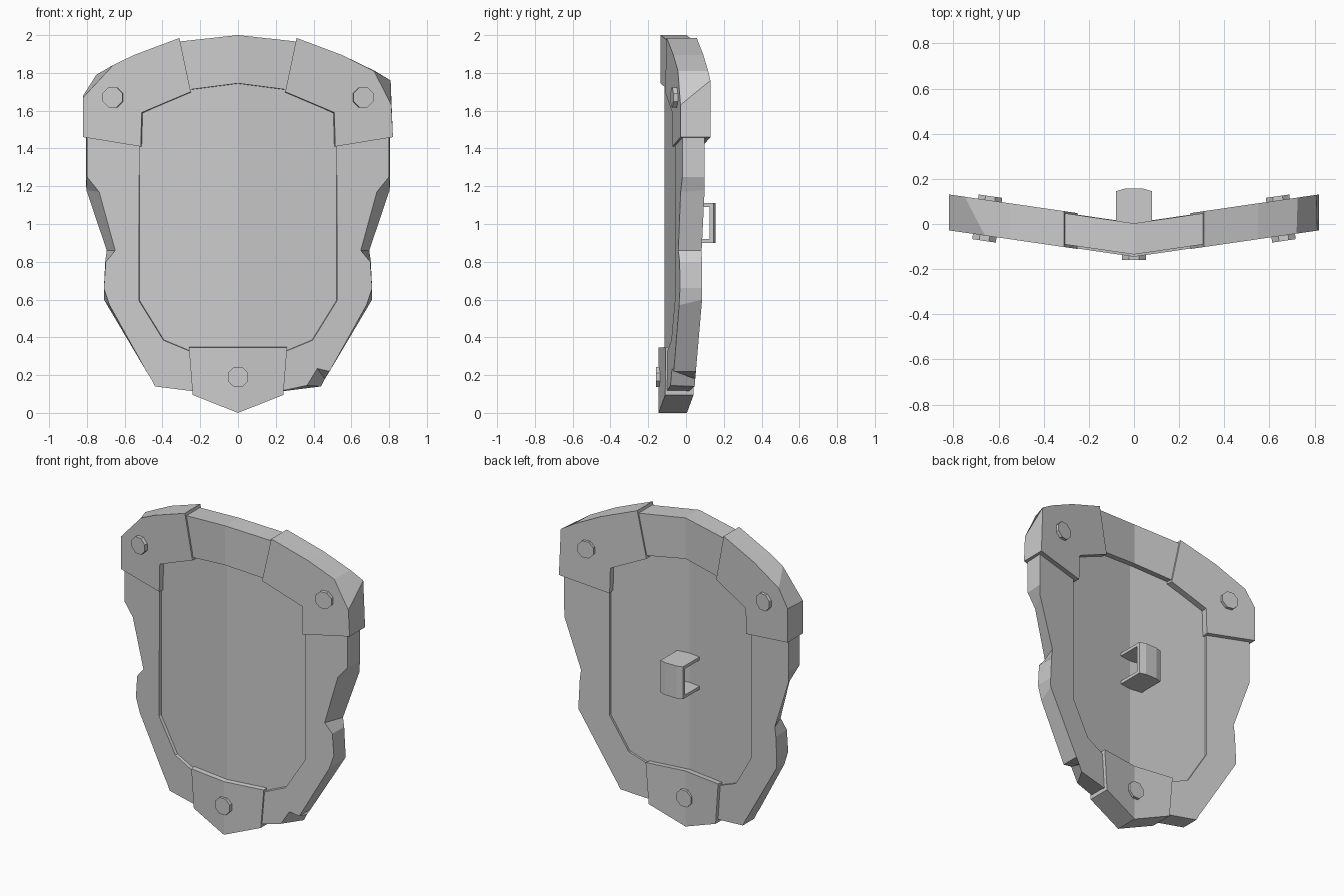
import bpy, bmesh, math
from mathutils import Matrix

if "Cube" in bpy.data.objects:
    bpy.data.objects.remove(bpy.data.objects["Cube"])

SLOPE = 0.145  # the whole shield is folded back from its centre line


def finish(bm, name):
    bmesh.ops.remove_doubles(bm, verts=bm.verts, dist=1e-5)
    bmesh.ops.recalc_face_normals(bm, faces=bm.faces)
    me = bpy.data.meshes.new(name)
    bm.to_mesh(me)
    bm.free()
    ob = bpy.data.objects.new(name, me)
    bpy.context.collection.objects.link(ob)
    return ob


def slab(name, front, back, yf, yb, sides):
    """Folded plate between a front and a back outline (x, z)."""
    bm = bmesh.new()
    n = len(front)
    for s in sides:
        f = [bm.verts.new((s * x, yf + SLOPE * x, z)) for x, z in front]
        b = [bm.verts.new((s * x, yb + SLOPE * x, z)) for x, z in back]
        bm.faces.new(f)
        bm.faces.new(b)
        for i in range(n):
            j = (i + 1) % n
            if front[i][0] == 0 and front[j][0] == 0:
                continue  # open seam on the centre line
            bm.faces.new((f[i], f[j], b[j], b[i]))
    return finish(bm, name)


def rivet(name, x, z, yf, yb):
    bm = bmesh.new()
    bmesh.ops.create_cone(bm, cap_ends=True, segments=8, radius1=0.057,
                          radius2=0.057, depth=yb - yf)
    ang = math.copysign(math.atan(SLOPE), x) if x else 0
    m = (Matrix.Translation((x, (yf + yb) / 2 + SLOPE * abs(x), z))
         @ Matrix.Rotation(ang, 4, 'Z') @ Matrix.Rotation(math.pi / 2, 4, 'X')
         @ Matrix.Rotation(math.pi / 8, 4, 'Z'))
    bmesh.ops.transform(bm, matrix=m, verts=bm.verts)
    return finish(bm, name)


# recessed centre panel
panel = [(0, 1.8), (0.3, 1.76), (0.55, 1.62), (0.55, 0.58), (0.42, 0.36),
         (0.25, 0.3), (0, 0.3)]
slab("centre_panel", panel, panel, -0.115, -0.035, (1, -1))

# top rim segment
slab("top_rim",
     [(0, 2.0), (0.32, 1.965), (0.27, 1.71), (0, 1.745)],
     [(0, 2.0), (0.32, 1.965), (0.27, 1.70), (0, 1.735)],
     -0.135, 0.003, (1, -1))

# battered side rims: the front outline is nicked, the back outline is whole
inner_f = [(0.2, 0.31), (0.25, 0.325), (0.395, 0.385), (0.525, 0.595), (0.522, 1.5)]
inner_b = [(0.2, 0.325), (0.255, 0.34), (0.385, 0.395), (0.51, 0.605), (0.51, 1.5)]
outer_f = [(0.8, 1.5), (0.8, 1.25), (0.735, 1.17), (0.65, 0.86), (0.70, 0.8),
           (0.71, 0.66), (0.68, 0.57)]
outer_b = [(0.805, 1.5), (0.805, 1.25), (0.803, 1.18), (0.695, 0.86), (0.703, 0.8),
           (0.71, 0.66), (0.71, 0.6)]
low_b = [(0.485, 0.22), (0.46, 0.18), (0.44, 0.14), (0.2, 0.11)]
low_nicked = [(0.485, 0.22), (0.42, 0.235), (0.365, 0.145), (0.2, 0.11)]
for side, s, low in (("right", 1, low_nicked), ("left", -1, low_b)):
    slab("side_rim_" + side, inner_f + outer_f + low, inner_b + outer_b + low_b,
         -0.135, -0.018, (s,))

# corner plates, each with its own chipped corner
start = [(0.31, 1.985), (0.55, 1.895)]
end_f = [(0.82, 1.46), (0.515, 1.41), (0.51, 1.59), (0.25, 1.70)]
end_b = [(0.82, 1.46), (0.49, 1.41), (0.485, 1.575), (0.25, 1.685)]
chips = {"right": (1, [(0.72, 1.81), (0.812, 1.63)], [(0.725, 1.81), (0.808, 1.76)]),
         "left": (-1, [(0.66, 1.842), (0.82, 1.67)], [(0.75, 1.79), (0.82, 1.68)])}
for side, (s, cf, cb) in chips.items():
    slab("corner_plate_" + side, start + cf + end_f, start + cb + end_b,
         -0.147, 0.012, (s,))
    rivet("corner_rivet_" + side, s * 0.65, 1.67, -0.17, 0.03)

# pointed bottom plate
slab("bottom_plate",
     [(0, 0.345), (0.26, 0.345), (0.24, 0.095), (0, 0.0)],
     [(0, 0.36), (0.26, 0.36), (0.24, 0.095), (0, 0.0)],
     -0.145, 0.005, (1, -1))
rivet("bottom_rivet", 0, 0.19, -0.16, 0.025)

# rear grip: a U-shaped strap with a slightly swollen middle
outline = [(-0.05, 0.9), (0.145, 0.9), (0.145, 1.11), (-0.05, 1.11),
           (-0.05, 1.09), (0.125, 1.09), (0.125, 0.92), (-0.05, 0.92)]
bm = bmesh.new()
rings = [[bm.verts.new((x, y + (d if y > 0 else 0), z)) for y, z in outline]
         for x, d in ((-0.08, 0), (-0.04, 0.012), (0.04, 0.012), (0.08, 0))]
for a, b in zip(rings, rings[1:]):
    for i in range(8):
        j = (i + 1) % 8
        bm.faces.new((a[i], a[j], b[j], b[i]))
bm.faces.new(rings[0])
bm.faces.new(rings[-1])
finish(bm, "rear_grip")
